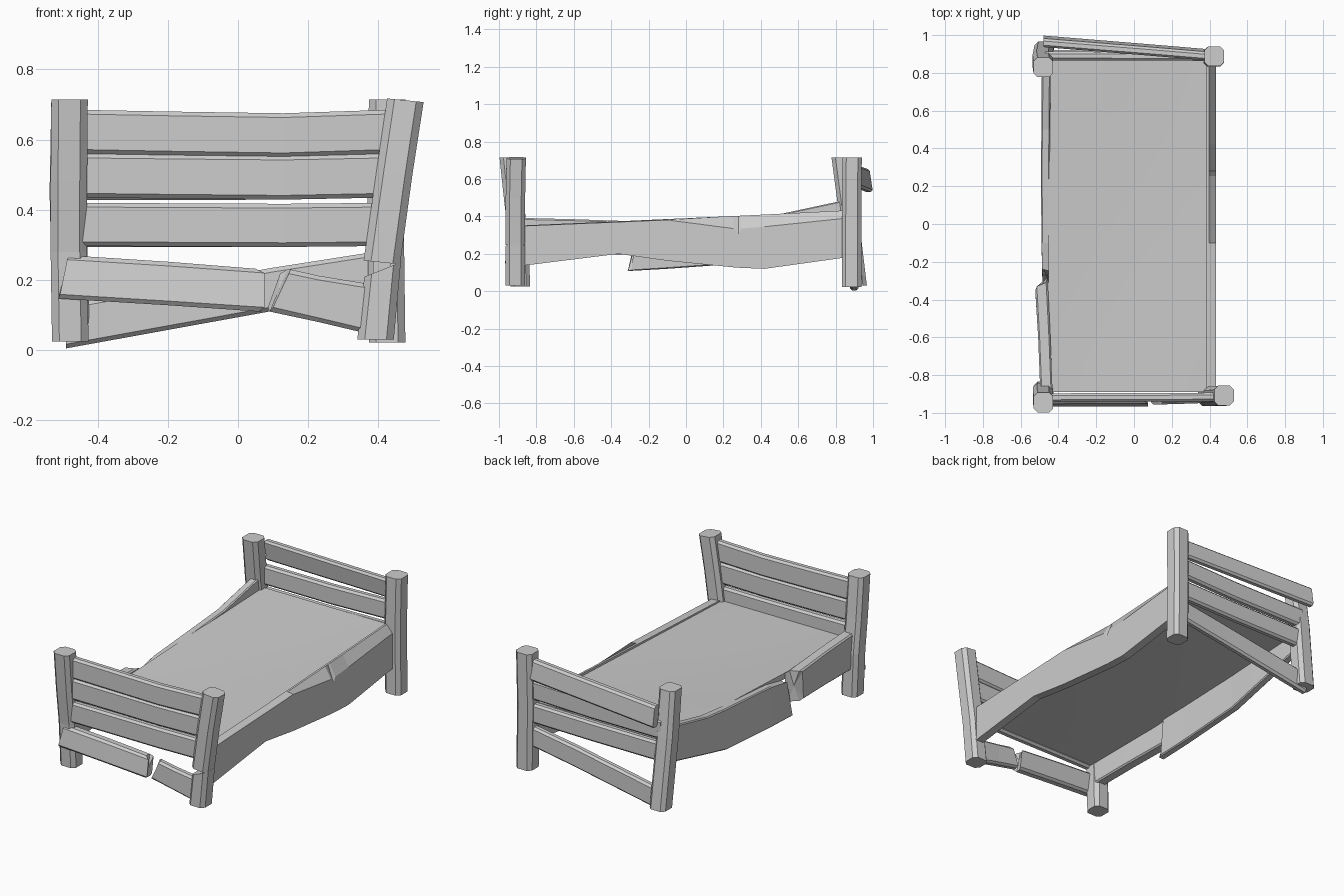
import bpy, bmesh, math
from mathutils import Vector

cube = bpy.data.objects.get("Cube")
if cube:
    bpy.data.objects.remove(cube, do_unlink=True)

grey = bpy.data.materials.new("plain grey")
grey.use_nodes = True
tone = (0.61, 0.61, 0.61, 1)
grey.diffuse_color = tone
grey.node_tree.nodes["Principled BSDF"].inputs["Base Color"].default_value = tone


def finish(name, bm):
    """Turn a bmesh into a grey object."""
    bmesh.ops.recalc_face_normals(bm, faces=bm.faces[:])
    mesh = bpy.data.meshes.new(name)
    bm.to_mesh(mesh)
    bm.free()
    mesh.materials.append(grey)
    obj = bpy.data.objects.new(name, mesh)
    bpy.context.collection.objects.link(obj)
    return obj


def loft(name, rings):
    """Skin a row of rings and close both ends with a fan."""
    bm = bmesh.new()
    rows = [[bm.verts.new(p) for p in ring] for ring in rings]
    count = len(rows[0])
    for a, b in zip(rows, rows[1:]):
        for i in range(count):
            j = (i + 1) % count
            bm.faces.new((a[i], a[j], b[j], b[i]))
    for row in (rows[0], rows[-1]):
        centre = bm.verts.new(sum((v.co for v in row), Vector()) / count)
        for i in range(count):
            bm.faces.new((row[i], row[(i + 1) % count], centre))
    return finish(name, bm)


def post(name, stations, half=0.052, cut=0.021):
    """Chamfered square post through (x, y, z) centres with sloped ends."""
    inner = half - cut
    outline = [(half, -inner), (half, inner), (inner, half), (-inner, half),
               (-half, inner), (-half, -inner), (-inner, -half), (inner, -half)]
    loft(name, [[(x + dx, y + dy, z + tilt * dx) for dx, dy in outline]
                for x, y, z, tilt in stations])


def plank(name, axis, outward, stations, thick=0.046, cut=0.012, lean=0,
          jag_start=(0,) * 8, jag_end=(0,) * 8):
    """Plank with chamfered long edges, along x or y.
    Stations are (along, across, bottom, top); jags shift the end corners."""
    half, last = thick / 2, len(stations) - 1
    rings = []
    for n, (along, across, low, high) in enumerate(stations):
        outline = [(-half, low + cut), (cut - half, low), (half - cut, low), (half, low + cut),
                   (half, high - cut), (half - cut, high), (cut - half, high), (-half, high - cut)]
        jag = jag_start if n == 0 else jag_end if n == last else (0,) * 8
        ring = []
        for j, (d, z) in zip(jag, outline):
            side = across + outward * (d - lean * (z - (low + high) / 2))
            ring.append((along + j, side, z) if axis == "x" else (side, along + j, z))
        rings.append(ring)
    loft(name, rings)


# Corner posts, each with its own lean
post("front_right_post", [(-.478, -.885, .025, 0), (-.482, -.895, .28, 0),
                          (-.482, -.92, .48, 0), (-.48, -.945, .715, 0)])
post("back_right_post", [(-.475, .915, .03, 0), (-.485, .865, .45, 0), (-.48, .83, .715, 0)])
post("back_left_post", [(.425, .885, .022, 0), (.42, .885, .4, 0), (.425, .888, .715, 0)])
post("front_left_post_stump", [(.392, -.912, .03, 0), (.412, -.912, .23, .4)])
post("front_left_post_upper", [(.41, -.912, .25, -.1), (.445, -.912, .5, 0), (.477, -.908, .712, -.1)])

# Three footboard planks, slightly warped
for label, low, high, sag in (("top", .56, .685, .01), ("middle", .435, .56, .006),
                              ("bottom", .297, .42, .003)):
    plank("footboard_plank_" + label, "x", -1,
          [(-.46, -.92, low, high), (-.2, -.918, low - sag / 2, high - sag / 2),
           (.13, -.918, low - sag, high - sag), (.43, -.916, low, high)])

# Snapped lower footboard plank, in two pieces
plank("broken_foot_plank_right", "x", -1,
      [(-.507, -.932, .147, .27), (-.2, -.931, .128, .252), (.06, -.93, .11, .232)],
      thick=.055, lean=.15,
      jag_start=(-.005, -.005, -.005, 0, .02, .027, .027, .027),
      jag_end=(.01, .005, 0, .015, .015, -.01, -.01, .01))
plank("broken_foot_plank_left", "x", -1,
      [(.11, -.932, .11, .23), (.23, -.93, .08, .212), (.365, -.925, .048, .19)],
      jag_start=(-.025, -.02, -.02, -.01, .035, .04, .03, .01))

# Headboard planks; the top one has swung loose and the lowest has dropped
plank("loose_head_plank_top", "x", 1,
      [(.42, .893, .56, .68), (.1, .92, .55, .67), (-.48, .967, .53, .655)], lean=.15)
for label, low, high, drop in (("middle", .44, .555, .012), ("bottom", .3, .415, .006)):
    plank("headboard_plank_" + label, "x", 1,
          [(.42, .887, low, high), (0, .888, low - drop, high - drop),
           (-.47, .89, low - drop, high - drop)])
plank("dropped_head_plank", "x", 1,
      [(.42, .887, .165, .285), (.1, .89, .112, .235), (-.49, .9, .005, .13)])

# Left side rail, its upper edge chipped and notched
rail = [(-.87, .137, .352, .349), (-.36, .2, .374, .37), (-.1, .163, .386, .381),
        (.255, .128, .402, .335), (.28, .126, .403, .303), (.295, .125, .404, .335),
        (.42, .12, .41, .345), (.85, .18, .432, .39)]
loft("left_side_rail",
     [[(.385, y, low), (.435, y, low), (.435, y, edge), (.397, y, top), (.385, y, top)]
      for y, low, top, edge in rail])

# Right side rail, snapped near the foot
plank("right_rail_rear", "y", -1,
      [(.84, -.465, .27, .485), (.5, -.467, .19, .412), (.32, -.47, .15, .395),
       (-.1, -.467, .12, .365), (-.29, -.462, .108, .335)], cut=.006,
      jag_end=(0, -.02, -.022, -.02, .03, .05, .04, .02))
plank("right_rail_front", "y", -1,
      [(-.88, -.464, .18, .392), (-.6, -.475, .19, .385), (-.33, -.49, .198, .375)],
      thick=.065, cut=.008,
      jag_end=(.05, .04, .0, -.03, -.02, 0, .02, .05))

# Thin mattress board, softly sagging and rising toward the head
bm = bmesh.new()
bmesh.ops.create_grid(bm, x_segments=8, y_segments=12, size=1)
for v in bm.verts:
    u, w = v.co.x, v.co.y
    dip = .012 * math.cos(u * math.pi / 2) * math.cos(w * math.pi / 2)
    v.co = (-.033 + .42 * u, -.01 + .88 * w, .378 + .036 * w - dip)
top_faces = bm.faces[:]
sheet = bmesh.ops.extrude_face_region(bm, geom=top_faces)
for v in (g for g in sheet["geom"] if isinstance(g, bmesh.types.BMVert)):
    v.co.z -= .035
mattress = finish("mattress", bm)
bpy.ops.object.select_all(action="DESELECT")
mattress.select_set(True)
bpy.context.view_layer.objects.active = mattress
bpy.ops.object.shade_smooth_by_angle()
